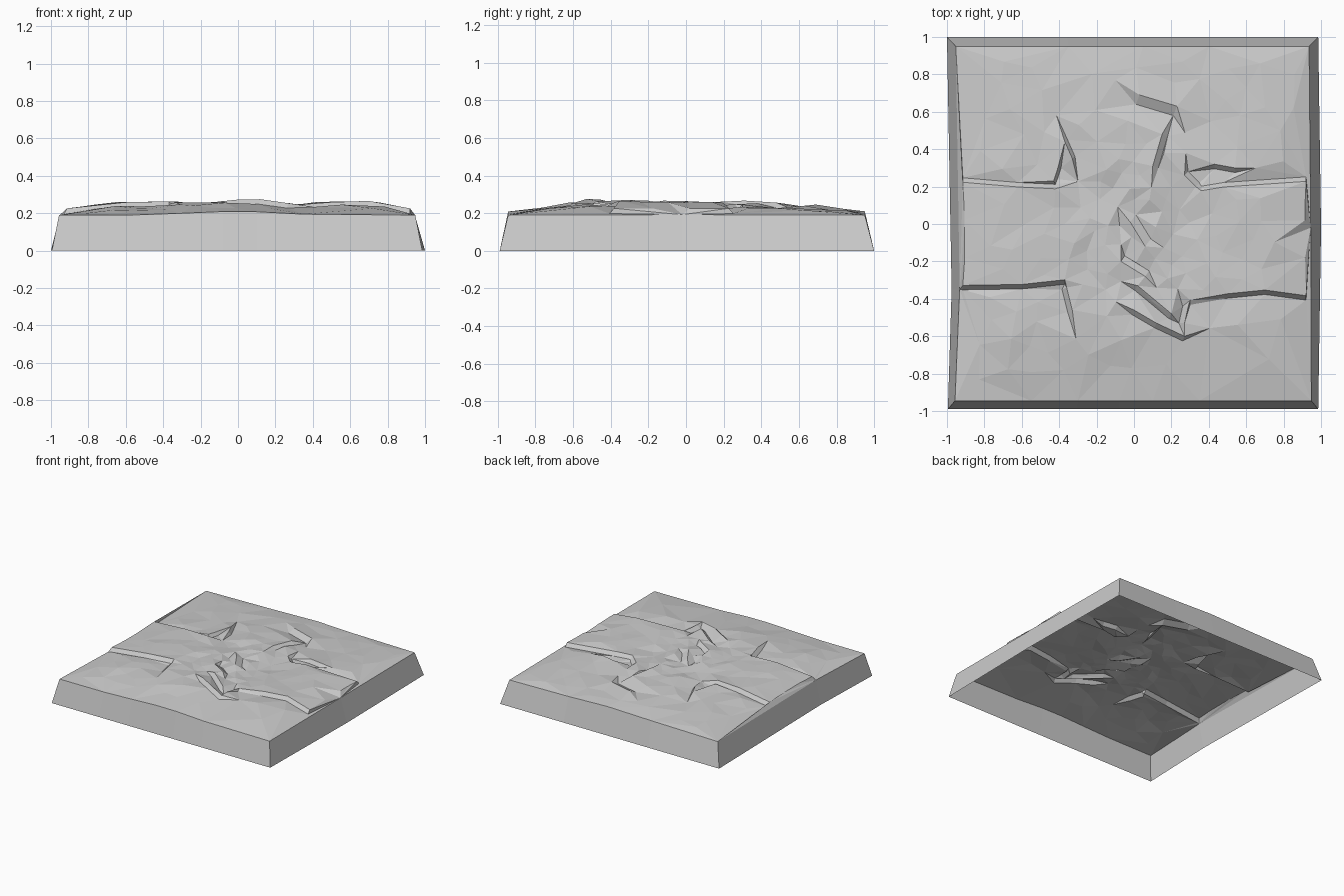
import bpy, bmesh, random
from mathutils import Vector
from mathutils.geometry import delaunay_2d_cdt

random.seed(7)
if "Cube" in bpy.data.objects:
    bpy.data.objects.remove(bpy.data.objects["Cube"], do_unlink=True)

stone = bpy.data.materials.new("stone_grey")
stone.use_nodes = True
GREY = (0.6, 0.6, 0.6, 1)
stone.diffuse_color = GREY
stone.node_tree.nodes["Principled BSDF"].inputs["Base Color"].default_value = GREY

# Ground profiles across x and along y
ACROSS = [(-.95, .19), (-.85, .215), (-.7, .25), (-.5, .255), (-.35, .26), (-.2, .28),
          (.1, .285), (.3, .25), (.45, .25), (.7, .262), (.85, .24), (.95, .19)]
ALONG = [(-.95, .195), (-.85, .22), (-.58, .28), (-.4, .27), (0, .262),
         (.4, .265), (.75, .235), (.9, .225), (.95, .195)]
# Front and back banks of the raised terraces
SOUTH = [(-.915, -.34), (-.6, -.335), (-.37, -.31), (.3, -.42), (.5, -.385), (.7, -.365), (.92, -.395)]
NORTH = [(-.915, .235), (-.62, .21), (-.42, .2), (.36, .19), (.48, .21), (.92, .24)]
RIM_Z = .19


def interp(table, t):
    if t <= table[0][0]:
        return table[0][1]
    for (a, va), (b, vb) in zip(table, table[1:]):
        if t <= b:
            return va + (vb - va) * (t - a) / (b - a)
    return table[-1][1]


def ground(x, y):
    swell = (interp(ACROSS, x) - RIM_Z) * (interp(ALONG, y) - RIM_Z) / .09
    return RIM_Z + .8 * swell


def terrace(x):
    """Terrace height: none in the middle, full on both arms."""
    return .025 * min(1, max(0, (abs(x) - .25) / .12))


def height(x, y):
    z = ground(x, y)
    if interp(SOUTH, x) < y < interp(NORTH, x):
        z += terrace(x)
    return z


points, edges = [], []


def add_line(line):
    start = len(points)
    points.extend(Vector(p) for p in line)
    edges.extend((i, i + 1) for i in range(start, len(points) - 1))


# Rim: upper corner points paired with the foot of the wall
RIM = [((-.957, -.945, .19), (-.995, -.99)), ((-.55, -.945, .191), (-.57, -.99)),
       ((-.3, -.945, .2), (-.31, -.99)), ((-.08, -.945, .209), (-.08, -.99)),
       ((.1, -.945, .208), (.1, -.99)), ((.35, -.945, .195), (.36, -.99)),
       ((.948, -.945, .19), (.985, -.99)), ((.945, -.02, .192), (1, -.02)),
       ((.936, .95, .19), (.985, 1)), ((.4, .95, .198), (.41, 1)),
       ((.05, .95, .21), (.05, 1)), ((-.35, .95, .2), (-.36, 1)),
       ((-.953, .95, .19), (-1, 1)), ((-.932, -.35, .192), (-.975, -.35))]
add_line([top for top, foot in RIM])
edges.append((len(RIM) - 1, 0))

# Terrace banks, each an upper and a lower line
for bank, inward in ((SOUTH, 1), (NORTH, -1)):
    for side in (-1, 1):
        arm = [p for p in bank if p[0] * side > 0]
        for shift in (.012, -.012):
            line = []
            for x, y in arm:
                z = ground(x, y) + (terrace(x) if shift > 0 else -.004)
                if abs(x) > .9:
                    z = .226 if shift > 0 else .198
                line.append((x, y + shift * inward, z))
            add_line(line)

# Terrace outer ends
for x in (-.905, .915):
    for y in (-.18, .02, .12):
        points.append(Vector((x, y, .226)))

# Small rock ledges: crest line and the direction its face falls away
LEDGES = [([(.03, .69), (.23, .63)], (-.02, -.05)),
          ([(.15, .48), (.1, .31)], (.03, -.01)),
          ([(-.07, -.2), (.06, -.28)], (.02, .03)),
          ([(.02, -.33), (.2, -.48)], (-.015, -.025)),
          ([(-.02, .01), (.06, -.12)], (.03, .04)),
          ([(0, -.46), (.12, -.53), (.27, -.6)], (-.01, -.025)),
          ([(.29, -.44), (.27, -.53)], (-.03, 0)),
          ([(-.36, -.34), (-.33, -.46)], (-.025, -.01)),
          ([(-.41, .29), (-.43, .23)], (.02, .01)),
          ([(.27, .26), (.33, .2)], (.02, .02)),
          ([(-.37, .44), (-.33, .35)], (.015, .01)),
          ([(.43, .32), (.54, .3)], (0, -.025))]
for crest, (dx, dy) in LEDGES:
    add_line([(x, y, ground(x, y) + .014) for x, y in crest])
    add_line([(x + dx, y + dy, ground(x, y) - .012) for x, y in crest])

# Loose scatter of ground points, rougher and denser towards the middle
for i in range(900):
    if i % 3:
        x, y = random.gauss(0, .38), random.gauss(0, .36)
    else:
        x, y = random.uniform(-.88, .88), random.uniform(-.88, .88)
    if abs(x) > .88 or abs(y) > .88:
        continue
    if abs(x) > .3 and min(abs(y - interp(b, x)) for b in (SOUTH, NORTH)) < .04:
        continue
    reach = max(abs(x), abs(y))
    gap = .05 + .08 * reach
    if any((p.xy - Vector((x, y))).length < gap for p in points):
        continue
    rough = .013 * max(.15, 1 - reach)
    points.append(Vector((x, y, height(x, y) + random.uniform(-rough, rough))))

# Terrain sheet, triangulated around the rim, banks and ledges
flat, _, tris, origins, _, _ = delaunay_2d_cdt([p.xy for p in points], edges, [], 1, 1e-5)
bm = bmesh.new()
verts = []
for p, origin in zip(flat, origins):
    z = points[origin[0]].z if origin else height(p.x, p.y)
    verts.append(bm.verts.new((p.x, p.y, z)))
for tri in tris:
    face = bm.faces.new([verts[i] for i in tri])
    face.normal_update()
    if face.normal.z < 0:
        face.normal_flip()

# Sloping outer walls, open underneath
tops = [bm.verts.new(top) for top, foot in RIM]
feet = [bm.verts.new((*foot, 0)) for top, foot in RIM]
for i in range(len(RIM)):
    j = (i + 1) % len(RIM)
    bm.faces.new((feet[i], feet[j], tops[j], tops[i]))
bmesh.ops.remove_doubles(bm, verts=bm.verts[:], dist=1e-4)

mesh = bpy.data.meshes.new("terrain_tile")
bm.to_mesh(mesh)
bm.free()
mesh.materials.append(stone)
tile = bpy.data.objects.new("terrain_tile", mesh)
bpy.context.collection.objects.link(tile)
